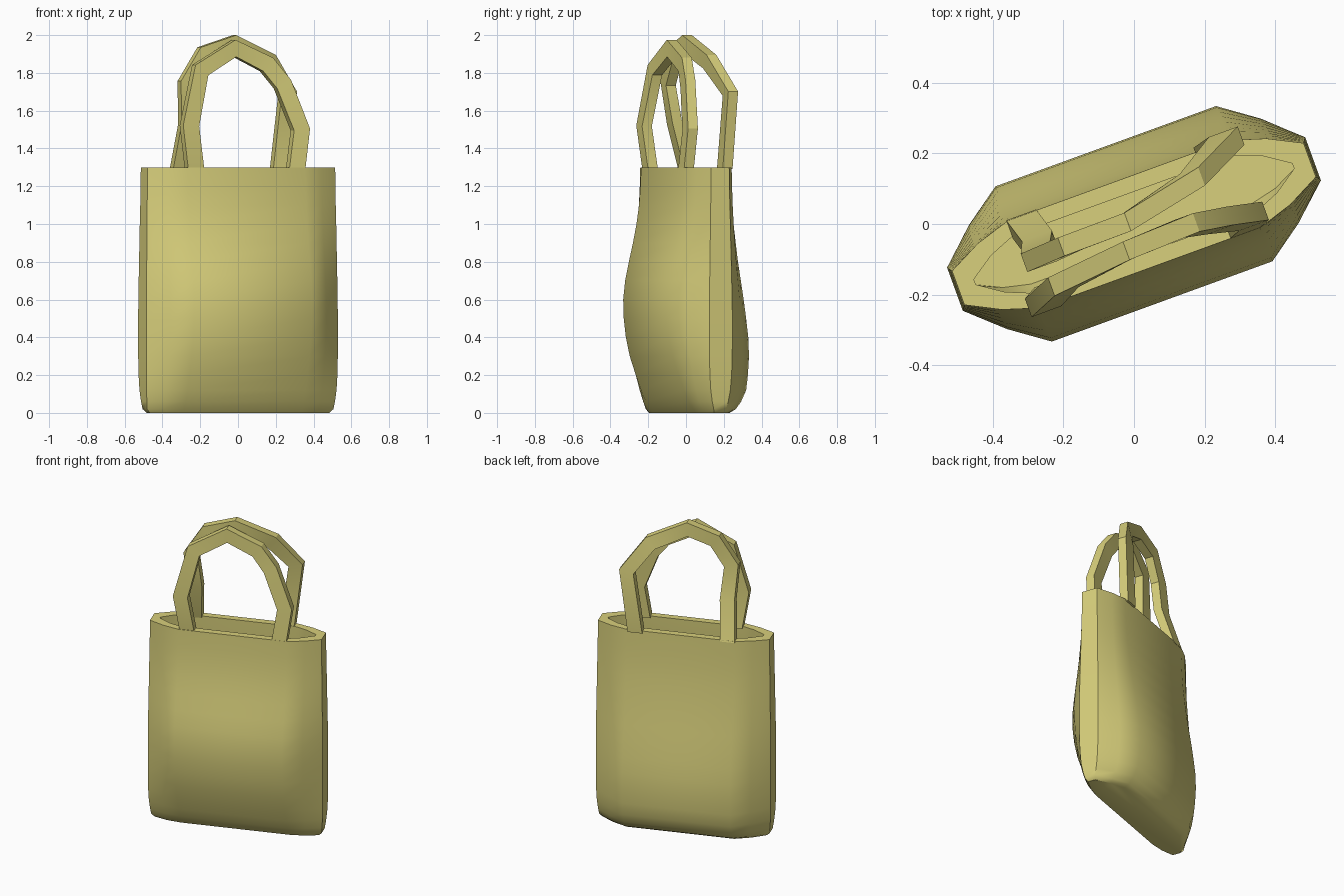
import bpy, bmesh, math
from mathutils import Vector

if "Cube" in bpy.data.objects:
    bpy.data.objects.remove(bpy.data.objects["Cube"])

ANGLE = math.radians(20)          # the bag stands turned about z
ALONG = Vector((math.cos(ANGLE), math.sin(ANGLE), 0))
ACROSS = Vector((-math.sin(ANGLE), math.cos(ANGLE), 0))

cloth = bpy.data.materials.new("cloth")
cloth.diffuse_color = (0.69, 0.63, 0.2, 1)
cloth.use_nodes = True
cloth.node_tree.nodes["Principled BSDF"].inputs["Base Color"].default_value = cloth.diffuse_color


def finish(bm, name, angle):
    bmesh.ops.recalc_face_normals(bm, faces=bm.faces[:])
    mesh = bpy.data.meshes.new(name)
    bm.to_mesh(mesh)
    bm.free()
    mesh.materials.append(cloth)
    obj = bpy.data.objects.new(name, mesh)
    bpy.context.collection.objects.link(obj)
    bpy.ops.object.select_all(action='DESELECT')
    obj.select_set(True)
    bpy.context.view_layer.objects.active = obj
    bpy.ops.object.shade_smooth_by_angle(angle=math.radians(angle))
    return obj


def loft(bm, rings):
    """Join rings of points with quads and cap both ends."""
    loops = [[bm.verts.new(p) for p in ring] for ring in rings]
    for a, b in zip(loops, loops[1:]):
        for i in range(len(a)):
            j = (i + 1) % len(a)
            bm.faces.new((a[i], a[j], b[j], b[i]))
    bm.faces.new(loops[0])
    bm.faces.new(loops[-1])


def section(z, front, back, end_u, end_v, corner_u=0.332):
    """Twelve-sided bag cross-section with separate front and back depth."""
    def side(v):
        mid = ((corner_u + end_u) / 2 + 0.004, (v + end_v) / 2 + 0.008)
        return [(end_u, end_v), mid, (corner_u, v)]
    b, f = side(back), side(front)
    pts = b + [(-u, v) for u, v in reversed(b)]
    pts += [(-u, -v) for u, v in f] + [(u, -v) for u, v in reversed(f)]
    return [ALONG * u + ACROSS * v + Vector((0, 0, z)) for u, v in pts]


# Bag body: height, front bulge, back bulge, half length, half end width
profile = [
    (0.00, 0.065, 0.125, 0.505, 0.025), (0.02, 0.080, 0.160, 0.525, 0.035),
    (0.06, 0.105, 0.190, 0.530, 0.045), (0.12, 0.132, 0.218, 0.535, 0.055),
    (0.20, 0.162, 0.228, 0.538, 0.061), (0.30, 0.196, 0.234, 0.539, 0.064),
    (0.40, 0.218, 0.230, 0.539, 0.065), (0.50, 0.230, 0.218, 0.539, 0.065),
    (0.60, 0.233, 0.204, 0.538, 0.064), (0.70, 0.222, 0.188, 0.537, 0.062),
    (0.80, 0.201, 0.172, 0.536, 0.060), (0.90, 0.178, 0.159, 0.534, 0.058),
    (1.00, 0.158, 0.147, 0.533, 0.056), (1.10, 0.144, 0.139, 0.531, 0.054),
    (1.20, 0.136, 0.134, 0.530, 0.052), (1.30, 0.132, 0.131, 0.529, 0.051)]
WALL = 0.045
outer = [section(*row) for row in profile]
inner = [section(z, f - WALL, b - WALL, u - 0.05, 0.008)
         for z, f, b, u, v in reversed(profile[2:])]
bm = bmesh.new()
loft(bm, outer + inner)
finish(bm, "bag_body", 42)


# Handles: flat straps of rectangular section swept along an arch
def handle(name, path, width=0.09, depth=0.055):
    pts = [Vector(p) for p in path]
    rings = []
    for i, p in enumerate(pts):
        before = (p - pts[i - 1]).normalized() if i else Vector((0, 0, 1))
        after = (pts[i + 1] - p).normalized() if i < len(pts) - 1 else Vector((0, 0, -1))
        tangent = (before + after).normalized()
        if i in (0, len(pts) - 1):
            tangent = Vector((0, 0, 1 if i == 0 else -1))
        wide = ACROSS.cross(tangent).normalized() * width / 2
        deep = ACROSS * depth / 2
        rings.append([p + wide + deep, p + wide - deep, p - wide - deep, p - wide + deep])
    bm = bmesh.new()
    loft(bm, rings)
    finish(bm, name, 25)


handle("front_handle", [
    (-0.23, -0.19, 1.29), (-0.257, -0.222, 1.52), (-0.2, -0.165, 1.815),
    (-0.02, -0.075, 1.93), (0.15, -0.005, 1.845), (0.235, 0.01, 1.74),
    (0.33, 0.022, 1.5), (0.305, 0.0, 1.29)])
handle("back_handle", [
    (-0.31, 0.0, 1.29), (-0.265, -0.06, 1.53), (-0.27, -0.095, 1.745),
    (-0.18, -0.055, 1.9), (-0.02, 0.005, 1.955), (0.165, 0.125, 1.86),
    (0.262, 0.235, 1.69), (0.22, 0.205, 1.29)])
